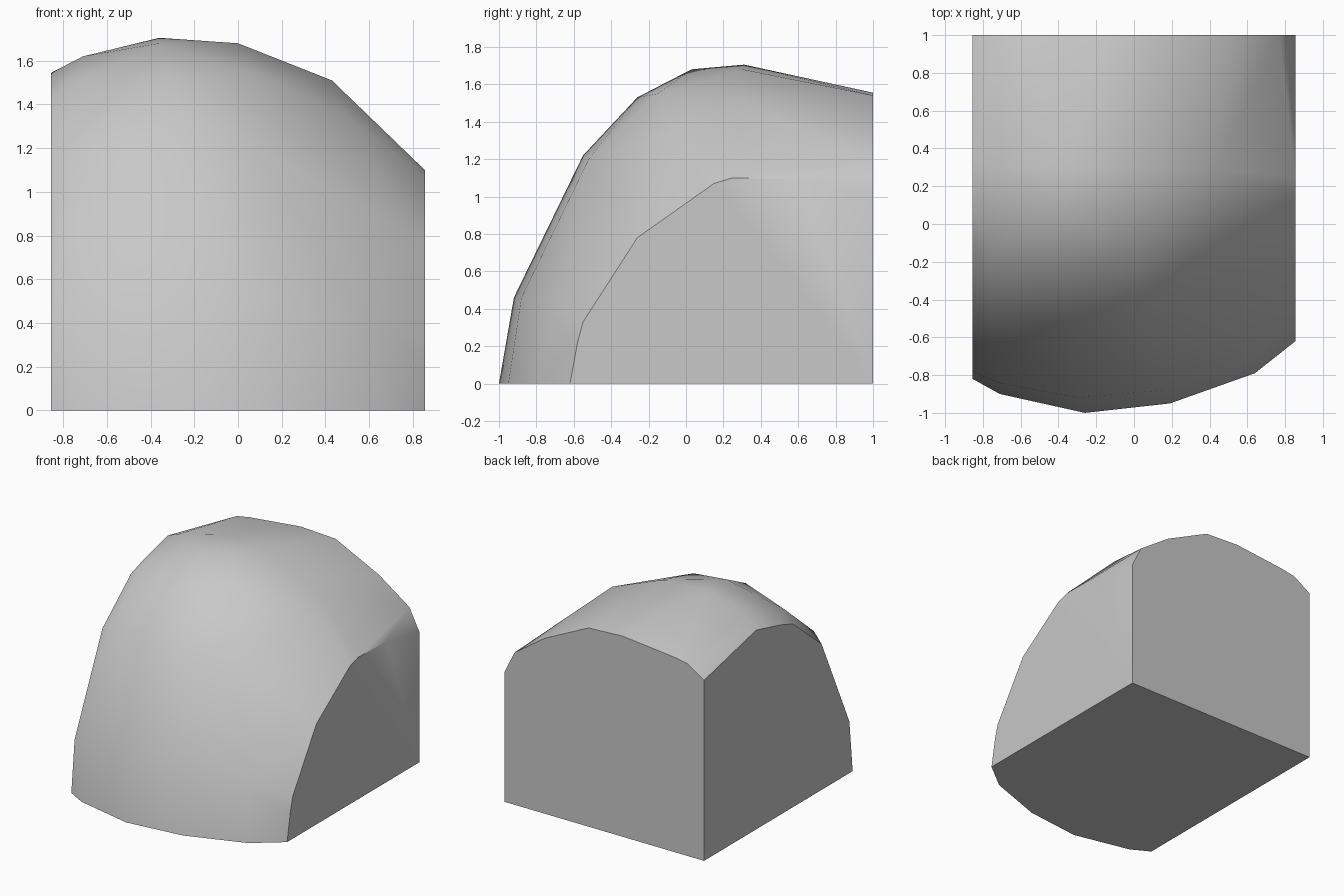
import bpy
import bmesh
import math

# Remove the default object only
default_cube = bpy.data.objects.get("Cube")
if default_cube:
    bpy.data.objects.remove(default_cube, do_unlink=True)

SIDE = 0.855   # half width, where the boulder is cut flat left and right
BACK = 1.0     # flat cut at the rear


def make_material(name, colour):
    material = bpy.data.materials.new(name)
    material.use_nodes = True
    material.diffuse_color = colour
    shader = next(n for n in material.node_tree.nodes if n.type == "BSDF_PRINCIPLED")
    shader.inputs["Base Color"].default_value = colour
    shader.inputs["Roughness"].default_value = 0.9
    return material


def ground_points(outline):
    return [(x, y, 0) for x, y in outline]


def side_points(side, profile):
    return [(side * SIDE, y, z) for y, z in profile]


def back_points(profile):
    return [(x, BACK, z) for x, z in profile]


# Curved front footprint on the ground
footprint = ground_points([
    (-SIDE, -.82), (-.71, -.9), (-.26, -1), (.19, -.95), (.64, -.79), (SIDE, -.62),
    (SIDE, BACK), (-SIDE, BACK)])

# Flat cut on the left, low shoulder
left_cut = side_points(1, [
    (-.58, .22), (-.55, .33), (-.26, .78), (.15, 1.07), (.25, 1.1), (.6, 1.09), (BACK, 1.01)])

# Flat cut on the right, tall shoulder
right_cut = side_points(-1, [
    (-.78, .4), (-.44, 1.13), (-.09, 1.42), (.06, 1.47), (.36, 1.545), (BACK, 1.4)])

# Flat cut at the rear
back_cut = back_points([
    (-.71, 1.49), (-.6, 1.51), (-.16, 1.555), (.137, 1.54), (.51, 1.36), (.77, 1.18)])

# Chipped facets of the front and crown
lower_ledge = [(-.72, -.84, .41), (-.3, -.92, .46), (.15, -.88, .46), (.6, -.72, .39)]
brow = [(-.76, -.48, 1.19), (-.34, -.55, 1.22), (.07, -.52, 1.2), (.5, -.05, 1.34)]
crown = [(-.75, -.12, 1.5), (-.33, -.26, 1.53), (.04, -.15, 1.55), (-.36, .03, 1.68),
         (-.71, .3, 1.62), (-.36, .31, 1.705), (0, .3, 1.68), (.43, .29, 1.51), (.75, .77, 1.2)]

# Wrap the facets into one solid boulder
bm = bmesh.new()
for part in (footprint, left_cut, right_cut, back_cut, lower_ledge, brow, crown):
    for point in part:
        bm.verts.new(point)
bmesh.ops.convex_hull(bm, input=bm.verts[:])
loose = [v for v in bm.verts if not v.link_faces]
bmesh.ops.delete(bm, geom=loose, context="VERTS")

# Merge triangles on the flat cuts into single faces
bmesh.ops.dissolve_limit(
    bm, angle_limit=math.radians(0.5), verts=bm.verts[:], edges=bm.edges[:])
bmesh.ops.recalc_face_normals(bm, faces=bm.faces[:])

mesh = bpy.data.meshes.new("boulder")
bm.to_mesh(mesh)
bm.free()
mesh.materials.append(make_material("stone grey", (0.58, 0.58, 0.58, 1)))

boulder = bpy.data.objects.new("boulder", mesh)
bpy.context.collection.objects.link(boulder)

# Soft weathered facets, crisp cut edges
bpy.ops.object.select_all(action="DESELECT")
boulder.select_set(True)
bpy.context.view_layer.objects.active = boulder
bpy.ops.object.shade_smooth_by_angle(angle=math.radians(32))
